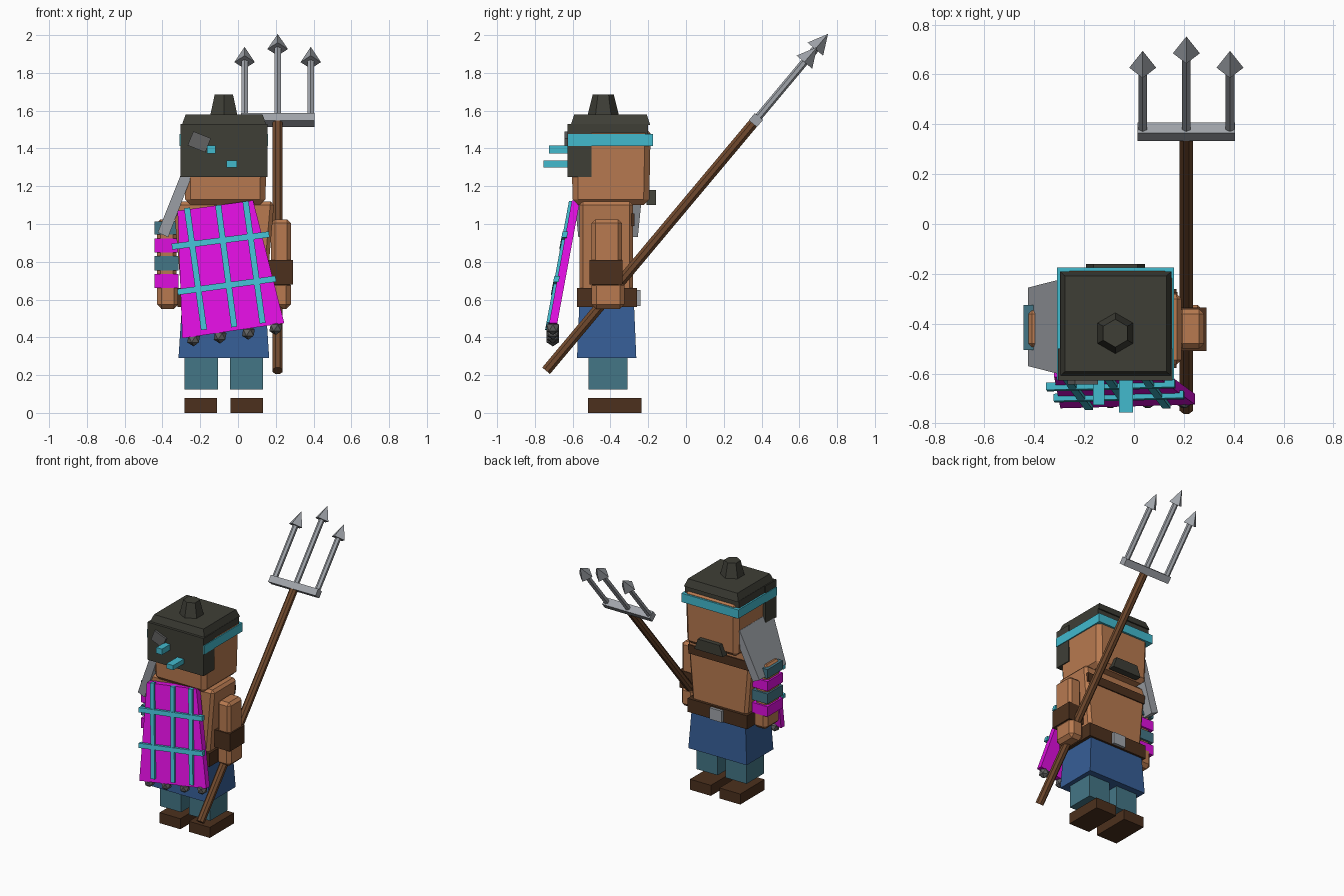
import bpy, bmesh, math
from mathutils import Vector, Matrix

if "Cube" in bpy.data.objects:
    bpy.data.objects.remove(bpy.data.objects["Cube"])


def material(name, r, g, b):
    lin = [((c / 255 + 0.055) / 1.055) ** 2.4 if c > 10 else c / 255 / 12.92 for c in (r, g, b)]
    m = bpy.data.materials.new(name)
    m.diffuse_color = (*lin, 1)
    m.use_nodes = True
    m.node_tree.nodes["Principled BSDF"].inputs["Base Color"].default_value = m.diffuse_color
    return m


SKIN = material("skin", 184, 122, 80)
HAIR = material("dark hair", 62, 62, 54)
CYAN = material("cyan cloth", 66, 186, 206)
TEAL = material("dull teal cloth", 68, 118, 134)
BLUE = material("blue cloth", 54, 94, 150)
PINK = material("magenta cloth", 222, 14, 222)
LEATHER = material("dark leather", 76, 48, 29)
WOOD = material("wood", 112, 73, 45)
STEEL = material("steel", 160, 164, 170)
IRON = material("dull iron", 98, 98, 98)
CX = -0.075  # symmetry plane of the body


def finish(name, bm, mat, bevel=0):
    bmesh.ops.recalc_face_normals(bm, faces=bm.faces[:])
    me = bpy.data.meshes.new(name)
    bm.to_mesh(me)
    bm.free()
    me.materials.append(mat)
    ob = bpy.data.objects.new(name, me)
    bpy.context.collection.objects.link(ob)
    if bevel:
        mod = ob.modifiers.new("chamfer", 'BEVEL')
        mod.width, mod.segments = bevel, 1
    return ob


def prism(name, bottom, top, mat, bevel=0):
    """Solid between two matching loops of points."""
    bm = bmesh.new()
    a = [bm.verts.new(p) for p in bottom]
    b = [bm.verts.new(p) for p in top]
    bm.faces.new(a)
    bm.faces.new(b)
    n = len(a)
    for i in range(n):
        j = (i + 1) % n
        bm.faces.new((a[i], a[j], b[j], b[i]))
    return finish(name, bm, mat, bevel)


def box(name, x, y, z, mat, inset=(0, 0), bevel=0):
    """Box from ranges; inset narrows the top."""
    def loop(h, dx, dy):
        return [(x[0] + dx, y[0] + dy, h), (x[1] - dx, y[0] + dy, h),
                (x[1] - dx, y[1] - dy, h), (x[0] + dx, y[1] - dy, h)]
    return prism(name, loop(z[0], 0, 0), loop(z[1], *inset), mat, bevel)


def rod(name, p, q, r1, r2, sides, mat, turn=0):
    p, q = Vector(p), Vector(q)
    d = q - p
    bm = bmesh.new()
    m = (Matrix.Translation((p + q) / 2) @ d.to_track_quat('Z', 'Y').to_matrix().to_4x4()
         @ Matrix.Rotation(turn, 4, 'Z'))
    bmesh.ops.create_cone(bm, cap_ends=True, segments=sides, radius1=r1, radius2=r2,
                          depth=d.length, matrix=m)
    return finish(name, bm, mat)


def mirrored(x, side):
    return x if side > 0 else (2 * CX - x[1], 2 * CX - x[0])


# legs, boots and arms on both sides
for side, tag in ((1, "right"), (-1, "left")):
    box("boot_" + tag, mirrored((-0.04, 0.132), side), (-0.52, -0.235), (0, 0.078), LEATHER)
    box("leg_" + tag, mirrored((-0.043, 0.132), side), (-0.515, -0.31), (0.125, 0.34), TEAL)
    box("arm_" + tag, mirrored((0.175, 0.28), side), (-0.5, -0.34), (0.66, 1.025), SKIN, bevel=0.02)
    box("hand_" + tag, mirrored((0.165, 0.28), side), (-0.5, -0.325), (0.55, 0.70), SKIN, bevel=0.025)
box("bracer", (0.165, 0.29), (-0.51, -0.335), (0.68, 0.81), LEATHER)

# wrapped bands on the left arm
for i, (z0, z1) in enumerate(((0.66, 0.735), (0.755, 0.83), (0.85, 0.922), (0.945, 1.012))):
    box("arm_wrap_%d" % i, (-0.443, -0.315), (-0.505, -0.325), (z0, z1), TEAL if i % 2 else PINK)

# skirt, belt, torso
box("skirt", (-0.315, 0.165), (-0.577, -0.263), (0.29, 0.57), BLUE, (0.018, 0.012))
box("belt", (-0.32, 0.17), (-0.577, -0.26), (0.56, 0.66), LEATHER)
box("buckle", (CX - 0.05, CX + 0.05), (-0.27, -0.24), (0.565, 0.65), STEEL)
box("torso", (-0.30, 0.15), (-0.565, -0.28), (0.63, 1.12), SKIN, (-0.042, 0), bevel=0.02)
box("chest_strap", (-0.32, 0.17), (-0.29, -0.272), (0.99, 1.055), LEATHER, (-0.005, 0))

# head, beard, hair, headband
box("head", (-0.28, 0.145), (-0.60, -0.195), (1.10, 1.51), SKIN, (-0.008, -0.008), bevel=0.03)
box("beard", (-0.192, 0.045), (-0.21, -0.16), (1.10, 1.18), HAIR, (0.03, 0))
box("hair_back", (-0.305, 0.155), (-0.628, -0.50), (1.25, 1.53), HAIR)
box("hair_side", (-0.297, 0.15), (-0.61, -0.20), (1.46, 1.53), HAIR)
box("hair_top", (-0.297, 0.15), (-0.61, -0.19), (1.525, 1.58), HAIR, (0.02, 0.018))
rod("hair_bun", (CX, -0.438, 1.575), (CX, -0.438, 1.685), 0.083, 0.056, 6, HAIR)
for name, x, y in (("headband_left", (-0.309, -0.27), (-0.625, -0.175)),
                   ("headband_right", (0.12, 0.16), (-0.625, -0.175)),
                   ("headband_front", (-0.309, 0.16), (-0.22, -0.174))):
    box(name, x, y, (1.412, 1.477), CYAN)
box("headband_tail_upper", (-0.165, -0.118), (-0.725, -0.6), (1.372, 1.415), CYAN)
box("headband_tail_lower", (-0.06, -0.005), (-0.755, -0.6), (1.30, 1.335), CYAN)
clip = box("hair_clip", (-0.05, 0.05), (-0.02, 0.02), (-0.04, 0.04), IRON)
clip.location = (-0.205, -0.623, 1.435)
clip.rotation_euler = (0, math.radians(22), 0)

# shoulder plate leaning against the head
prism("shoulder_plate",
      [(-0.425, -0.57, 0.955), (-0.37, -0.57, 0.93), (-0.37, -0.255, 0.93), (-0.425, -0.255, 0.955)],
      [(-0.287, -0.605, 1.30), (-0.235, -0.605, 1.28), (-0.235, -0.22, 1.28), (-0.287, -0.22, 1.30)],
      STEEL)


# net cape: a slanted board with raised cords and weights
def net_y(z):
    return -0.605 - 0.185 * (1.12 - z)


def slab(name, pts, front, back, mat):
    return prism(name, [(x, net_y(z) + front, z) for x, z in pts],
                 [(x, net_y(z) + back, z) for x, z in pts], mat)


slab("net_cape", [(-0.32, 1.07), (0.08, 1.125), (0.245, 0.475), (-0.295, 0.395)], 0, 0.043, PINK)
cords = (((-0.27, 1.085), (-0.18, 0.44)), ((-0.105, 1.10), (-0.02, 0.455)), ((0.04, 1.12), (0.13, 0.475)),
         ((-0.35, 0.88), (0.165, 0.945)), ((-0.32, 0.64), (0.20, 0.71)))
for i, (a, b) in enumerate(cords):
    a, b = Vector(a), Vector(b)
    n = (b - a).normalized().orthogonal() * 0.016
    out = -0.015 if i < 3 else -0.019
    slab("net_cord_%d" % i, [a + n, b + n, b - n, a - n], out, 0.01, CYAN)
for i, (x, z) in enumerate(((-0.235, 0.39), (-0.095, 0.405), (0.055, 0.425), (0.20, 0.45))):
    bm = bmesh.new()
    bmesh.ops.create_icosphere(bm, subdivisions=1, radius=0.038,
                               matrix=Matrix.Translation((x, -0.705, z)))
    finish("net_weight_%d" % i, bm, IRON)

# trident
D = Vector((0, 0.642, 0.767))
U = Vector((0, -0.767, 0.642))
X = Vector((1, 0, 0))
C = Vector((0.21, 0.37, 1.55))
rod("trident_shaft", C - D * 1.73, C, 0.029, 0.029, 8, WOOD, math.pi / 8)
ring = [C + U * s + D * t for s, t in ((-0.028, -0.025), (0.028, -0.025), (0.028, 0.025), (-0.028, 0.025))]
prism("trident_crossbar", [p - X * 0.195 for p in ring], [p + X * 0.195 for p in ring], STEEL)
for i, (dx, length) in enumerate(((-0.175, 0.505), (0, 0.595), (0.175, 0.505))):
    base = C + X * dx
    tip = base + D * length
    rod("trident_prong_%d" % i, base, tip - D * 0.09, 0.02, 0.02, 6, STEEL)
    rod("trident_point_%d" % i, tip - D * 0.105, tip, 0.054, 0.0, 4, STEEL)
